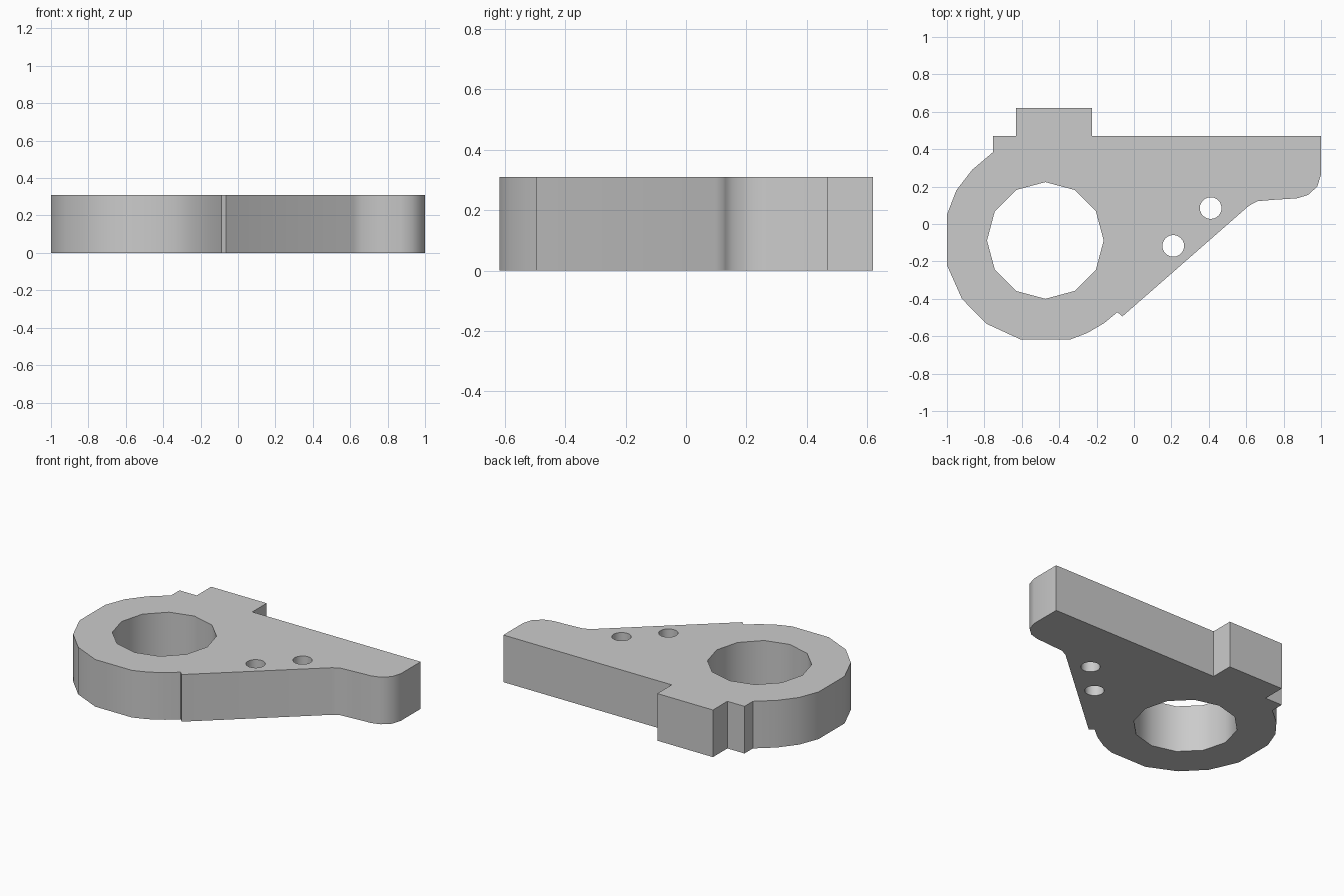
import bpy, bmesh, math

if "Cube" in bpy.data.objects:
    bpy.data.objects.remove(bpy.data.objects["Cube"])

HEIGHT = 0.31

# Outer profile, clockwise from the top-left corner
outline = [
    (-0.755, 0.47), (-0.63, 0.47), (-0.63, 0.62), (-0.225, 0.62),   # tab
    (-0.225, 0.47), (1.0, 0.47),                                    # straight back edge
    (1.0, 0.265), (0.98, 0.2), (0.93, 0.155), (0.87, 0.137),        # rounded arm end
    (0.755, 0.13), (0.66, 0.122), (0.615, 0.098),
    (-0.063, -0.495), (-0.088, -0.471),                             # sloped edge and notch
    (-0.16, -0.53), (-0.25, -0.583), (-0.34, -0.617),               # faceted ring
    (-0.607, -0.617), (-0.79, -0.533), (-0.92, -0.4), (-1.0, -0.22),
    (-1.0, 0.05), (-0.95, 0.18), (-0.865, 0.29), (-0.755, 0.383),
]


def circle(cx, cy, r, sides):
    return [(cx + r * math.cos(2 * math.pi * i / sides),
             cy + r * math.sin(2 * math.pi * i / sides)) for i in range(sides)]


# Large 12-sided bore and two small bolt holes
loops = [
    outline,
    circle(-0.474, -0.088, 0.312, 12),
    circle(0.41, 0.085, 0.058, 24),
    circle(0.21, -0.117, 0.058, 24),
]

# Filled 2D curve extruded into a plate
curve = bpy.data.curves.new("bracket_plate", 'CURVE')
curve.dimensions = '2D'
curve.fill_mode = 'BOTH'
curve.extrude = HEIGHT / 2
for pts in loops:
    spline = curve.splines.new('POLY')
    spline.points.add(len(pts) - 1)
    for p, (x, y) in zip(spline.points, pts):
        p.co = (x, y, 0, 1)
    spline.use_cyclic_u = True

plate = bpy.data.objects.new("bracket_plate", curve)
bpy.context.collection.objects.link(plate)
bpy.context.view_layer.objects.active = plate
plate.select_set(True)
bpy.ops.object.convert(target='MESH')
plate = bpy.context.object

# Weld caps to walls and stand the plate on the ground
bm = bmesh.new()
bm.from_mesh(plate.data)
bmesh.ops.remove_doubles(bm, verts=bm.verts, dist=0.0005)
bmesh.ops.translate(bm, verts=bm.verts, vec=(0, 0, HEIGHT / 2))
bmesh.ops.recalc_face_normals(bm, faces=bm.faces)
bm.to_mesh(plate.data)
bm.free()

bpy.ops.object.shade_smooth_by_angle(angle=math.radians(35))
